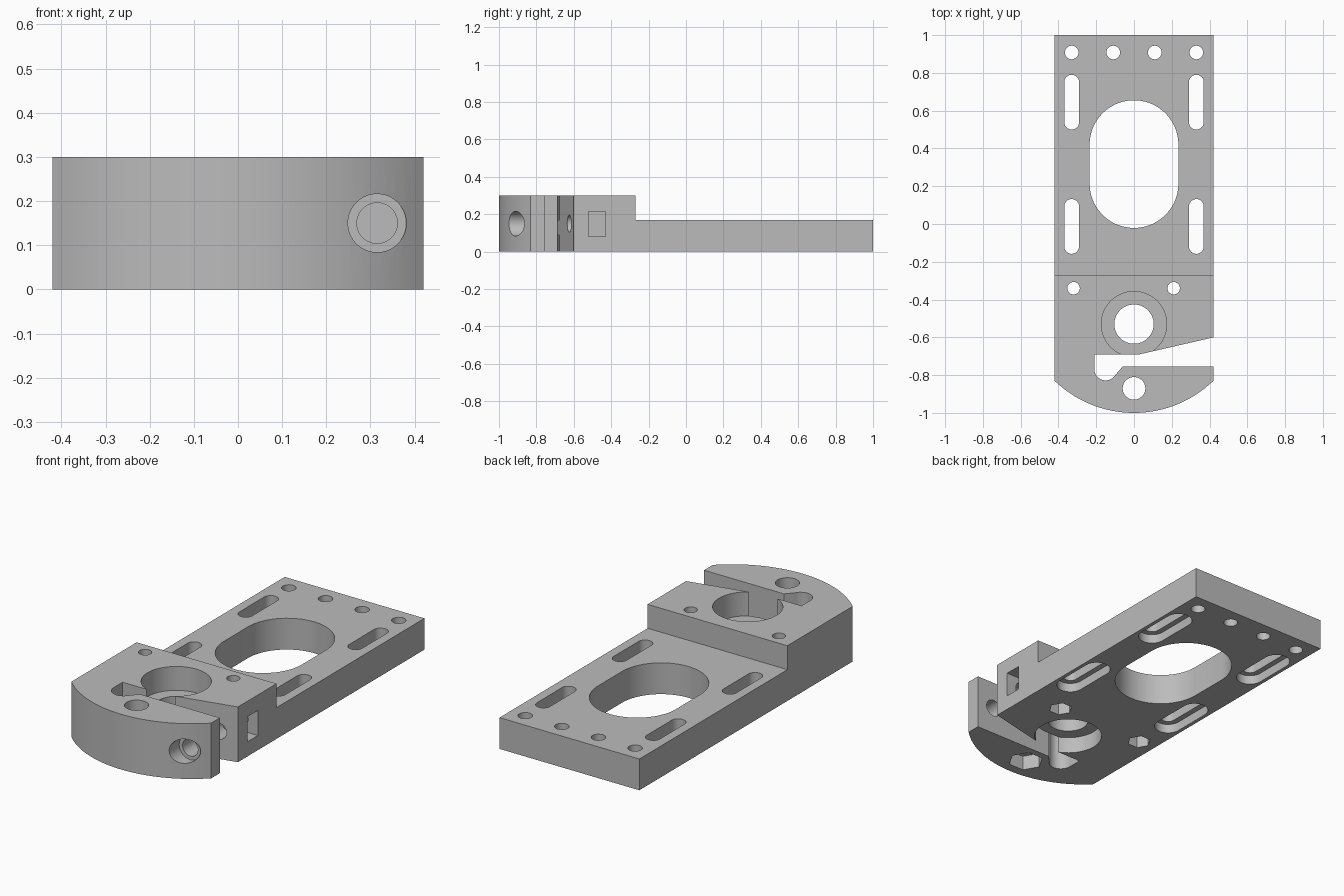
import bpy, bmesh, math

cube = bpy.data.objects.get("Cube")
if cube:
    bpy.data.objects.remove(cube, do_unlink=True)

gray = bpy.data.materials.new("plain gray")
gray.use_nodes = True
gray.diffuse_color = (0.5, 0.5, 0.5, 1)
gray.node_tree.nodes["Principled BSDF"].inputs["Base Color"].default_value = (0.5, 0.5, 0.5, 1)


def prism(name, outline, z0, z1):
    """Extrude a flat outline from z0 up to z1."""
    bm = bmesh.new()
    face = bm.faces.new([bm.verts.new((x, y, z0)) for x, y in outline])
    up = bmesh.ops.extrude_face_region(bm, geom=[face])
    verts = [v for v in up["geom"] if isinstance(v, bmesh.types.BMVert)]
    bmesh.ops.translate(bm, verts=verts, vec=(0, 0, z1 - z0))
    bmesh.ops.recalc_face_normals(bm, faces=bm.faces[:])
    mesh = bpy.data.meshes.new(name)
    bm.to_mesh(mesh)
    bm.free()
    mesh.materials.append(gray)
    obj = bpy.data.objects.new(name, mesh)
    bpy.context.collection.objects.link(obj)
    return obj


def ring(x, y, r, n=48, stretch=0):
    """Circle outline, optionally pulled apart along y into a slot."""
    pts = []
    for i in range(n):
        a = 2 * math.pi * (i + 0.5) / n
        pts.append((x + r * math.cos(a), y + r * math.sin(a) + math.copysign(stretch, math.sin(a))))
    return pts


def hexagon(x, y, r):
    return [(x + r * math.cos(k * math.pi / 3), y + r * math.sin(k * math.pi / 3)) for k in range(6)]


def rect(x0, x1, y0, y1):
    return [(x0, y0), (x1, y0), (x1, y1), (x0, y1)]


def cut(outline, z0=-0.1, z1=0.4, along_y=False):
    """Subtract a prism from the body; along_y lays it down so z0..z1 become y."""
    cutter = prism("cutter", outline, z0, z1)
    cutter.hide_render = True
    if along_y:
        for v in cutter.data.vertices:
            x, z, y = v.co
            v.co = (x, y, z)
        cutter.data.flip_normals()
    mod = body.modifiers.new("cut", 'BOOLEAN')
    mod.operation = 'DIFFERENCE'
    mod.solver = 'EXACT'
    mod.object = cutter
    bpy.ops.object.modifier_apply(modifier=mod.name)
    bpy.data.objects.remove(cutter, do_unlink=True)


# Body: straight sides, bowed front
W, R, CY = 0.42, 0.604, -0.396
half = math.asin(W / R)
arc = [(R * math.sin(t), CY - R * math.cos(t))
       for t in [half * (i / 16 - 1) for i in range(33)]]
body = prism("mounting_plate", arc + [(W, 1), (-W, 1)], 0, 0.3)
bpy.context.view_layer.objects.active = body
body.select_set(True)

# Step down to the thin plate
cut(rect(-1, 1, -0.27, 1.2), 0.17, 0.5)

# Large oval window
cut(ring(0, 0.317, 0.235, 64, 0.103))

# Long slots, recessed underneath
for x in (-0.33, 0.33):
    for y in (0.645, -0.013):
        cut(ring(x, y, 0.039, 32, 0.106))
        cut(ring(x, y, 0.07, 32, 0.106), -0.1, 0.05)

# Row of holes at the back edge
for x in (-0.33, -0.11, 0.11, 0.33):
    cut(ring(x, 0.908, 0.036, 32))

# Bolt holes with hexagonal nut pockets underneath
for x, y, r, nut in ((-0.32, -0.34, 0.033, 0.06), (0.21, -0.34, 0.033, 0.06), (0, -0.87, 0.06, 0.09)):
    cut(ring(x, y, r, 32))
    cut(hexagon(x, y, nut), -0.1, 0.08)

# Clamp bore with a recess above and below
cut(ring(0, -0.53, 0.104))
cut(ring(0, -0.53, 0.173, 64), 0.17, 0.4)
cut(ring(0, -0.53, 0.173, 64), -0.1, 0.09)

# Clamp gap with rounded inner end
cut([(-0.21, -0.69), (0.03, -0.69), (0.5, -0.582), (0.5, -0.755),
     (-0.06, -0.755), (-0.106, -0.807), (-0.15, -0.772), (-0.21, -0.772)])
cut(ring(-0.15, -0.768, 0.06))

# Clamp screw hole, its head recess and the side nut pocket
cut(ring(0.315, 0.15, 0.046, 32), -1.2, -0.38, True)
cut(ring(0.315, 0.15, 0.066, 48), -1.2, -0.86, True)
cut(rect(0.24, 0.5, -0.52, -0.43), 0.08, 0.215)

bpy.ops.object.shade_smooth_by_angle(angle=math.radians(30))
